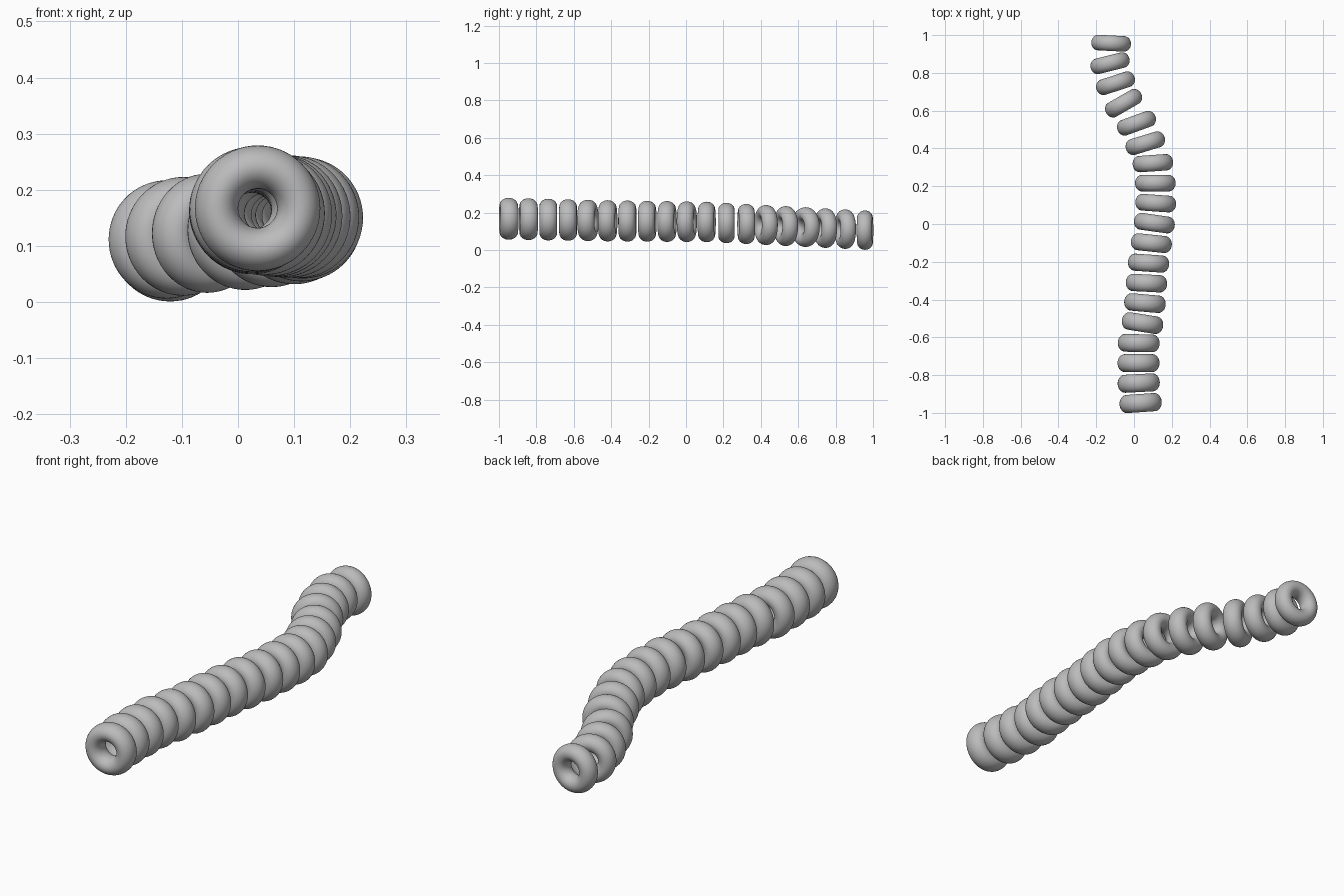
import bpy
from math import radians

if "Cube" in bpy.data.objects:
    bpy.data.objects.remove(bpy.data.objects["Cube"], do_unlink=True)

# Plain grey finish shared by every ring
grey = bpy.data.materials.new("plain_grey")
grey.use_nodes = True
colour = (0.5, 0.5, 0.5, 1.0)
grey.diffuse_color = colour
grey.node_tree.nodes["Principled BSDF"].inputs["Base Color"].default_value = colour

# Sideways position (hundredths) and yaw (degrees) of each ring, front to back
SIDEWAYS = [3.5, 2.5, 2.4, 2.5, 4.5, 5.8, 6.6, 7.7, 9.2, 10.8,
            11.5, 11.3, 10, 6, 1.3, -5.5, -9.8, -12.7, -12.1]
YAW = [4, 3, 0, -1, -9, -5, -3, -4, -6, -8,
       -4, 0, 4, 17, 20, 30, 18, 14, -3]
# Centre height along the chain, as (ring index, height)
HEIGHTS = [(0, 0.167), (5, 0.156), (10, 0.15), (18, 0.106)]


def blend(a, b, t):
    return a + (b - a) * t


def height_at(i):
    for (i0, z0), (i1, z1) in zip(HEIGHTS, HEIGHTS[1:]):
        if i <= i1:
            return blend(z0, z1, (i - i0) / (i1 - i0))


def add_ring(index, location, yaw, outer, half_width):
    hole = outer * 0.31
    tube = (outer - hole) / 2
    bpy.ops.mesh.primitive_torus_add(
        major_segments=64, minor_segments=32,
        major_radius=outer - tube, minor_radius=tube,
        location=location, rotation=(radians(90), 0, radians(yaw)))
    ring = bpy.context.object
    ring.name = f"ring_{index + 1}"
    # Stretch the tube along the ring axis
    for vertex in ring.data.vertices:
        vertex.co.z *= half_width / tube
    ring.data.materials.append(grey)
    bpy.ops.object.shade_smooth()
    return ring


# Chain of rings, slightly smaller and thinner towards the back
last = len(SIDEWAYS) - 1
for i, (side, yaw) in enumerate(zip(SIDEWAYS, YAW)):
    t = i / last
    add_ring(i, (side / 100, blend(-0.948, 0.957, t), height_at(i)), yaw,
             outer=blend(0.112, 0.105, t),
             half_width=blend(0.048, 0.041, t))
